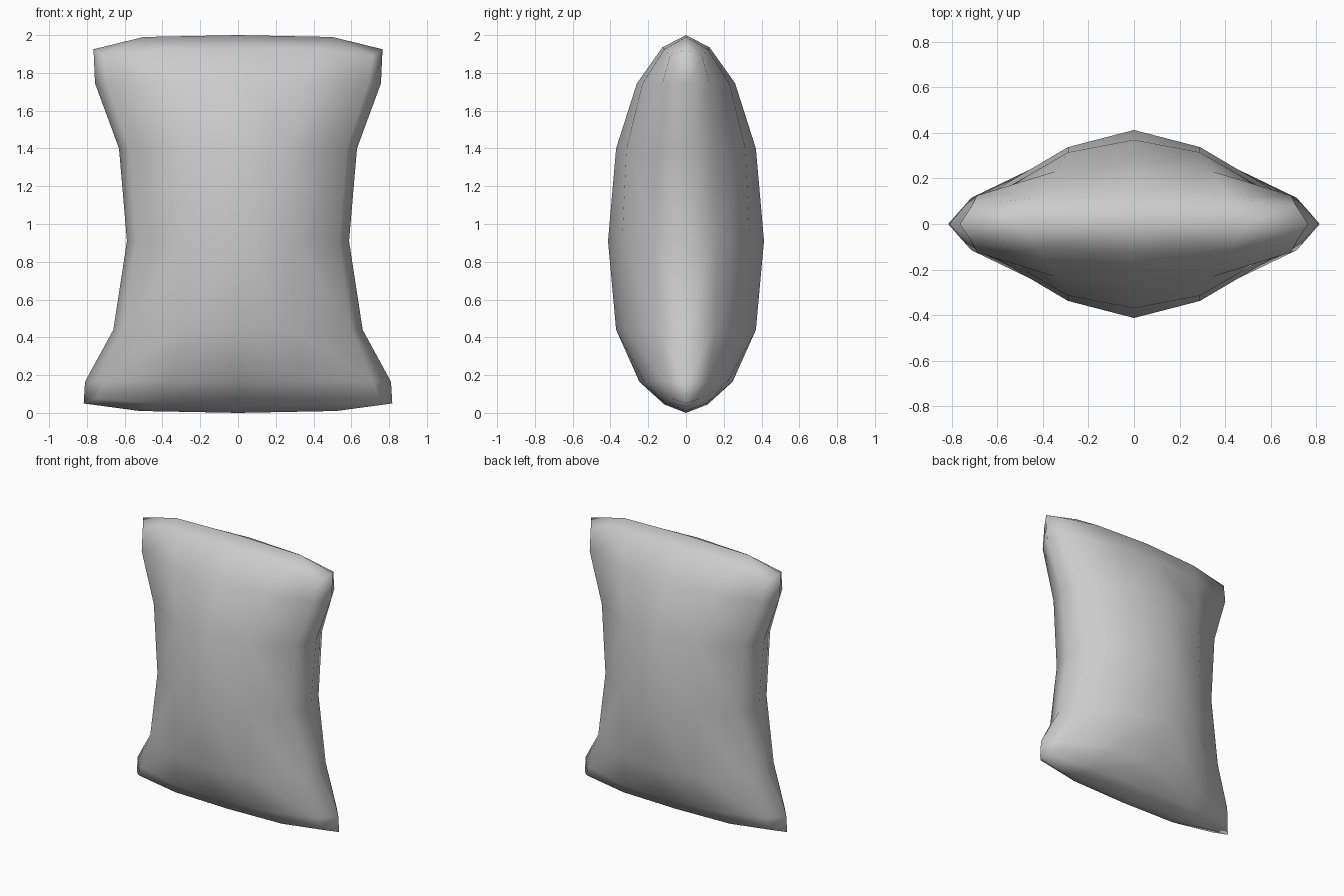
import bpy, bmesh

if "Cube" in bpy.data.objects:
    bpy.data.objects.remove(bpy.data.objects["Cube"])

# Quarter cross-sections (x, y, z), centre line to side seam, from top to bottom
def level(z, *pts):
    return [(x, y, z) for x, y in pts]

rows = [
    [(0, 0, 2.0), (.5, 0, 1.99), (.765, 0, 1.925), (.765, 0, 1.925)],
    [(0, .125, 1.935), (.42, .115, 1.925), (.71, .085, 1.89), (.765, 0, 1.925)],
    level(1.745, (0, .26), (.35, .23), (.69, .125), (.757, 0)),
    level(1.40, (0, .37), (.29, .315), (.575, .15), (.63, 0)),
    level(0.91, (0, .413), (.29, .338), (.535, .165), (.588, 0)),
    level(0.44, (0, .37), (.29, .32), (.60, .155), (.66, 0)),
    level(0.165, (0, .247), (.35, .22), (.715, .115), (.81, 0)),
    [(0, .115, .045), (.43, .11, .05), (.75, .075, .075), (.817, 0, .05)],
    [(0, 0, 0), (.52, 0, .01), (.817, 0, .05), (.817, 0, .05)],
]

# Quarter skin of the pillow
bm = bmesh.new()
grid = [[bm.verts.new(p) for p in r] for r in rows]
for a, b in zip(grid, grid[1:]):
    for i in range(3):
        bm.faces.new((a[i], a[i + 1], b[i + 1], b[i]))
bmesh.ops.remove_doubles(bm, verts=bm.verts, dist=0.001)

# Mirror to the other side and to the front, welding the seams
for axis in (0, 1):
    dup = bmesh.ops.duplicate(bm, geom=bm.verts[:] + bm.edges[:] + bm.faces[:])["geom"]
    for v in dup:
        if isinstance(v, bmesh.types.BMVert):
            v.co[axis] *= -1
    bmesh.ops.remove_doubles(bm, verts=bm.verts, dist=0.001)
bmesh.ops.recalc_face_normals(bm, faces=bm.faces)
for f in bm.faces:
    f.smooth = True

mesh = bpy.data.meshes.new("pillow")
bm.to_mesh(mesh)
bm.free()
pillow = bpy.data.objects.new("pillow", mesh)
bpy.context.collection.objects.link(pillow)
